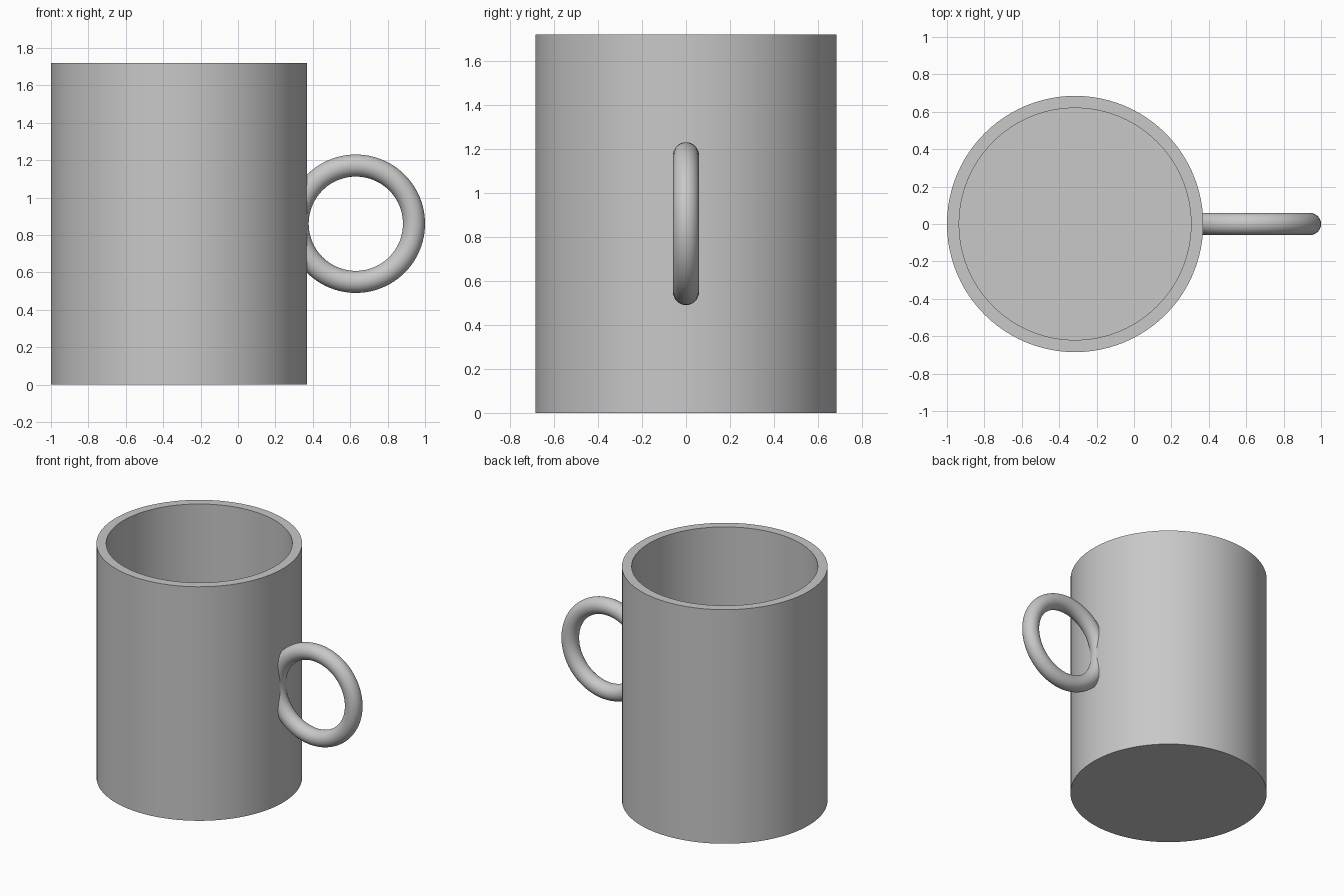
import bpy
import bmesh
from math import radians, pi, cos, sin

if "Cube" in bpy.data.objects:
    bpy.data.objects.remove(bpy.data.objects["Cube"], do_unlink=True)

AXIS_X = -0.315
OUTER, INNER = 0.685, 0.62
HEIGHT, FLOOR = 1.72, 0.07

grey = bpy.data.materials.new("plain grey")
grey.use_nodes = True
colour = (0.58, 0.58, 0.58, 1)
grey.diffuse_color = colour
grey.node_tree.nodes["Principled BSDF"].inputs["Base Color"].default_value = colour


def finish(obj):
    """Smooth the curved faces, keep the rims sharp."""
    obj.data.materials.clear()
    obj.data.materials.append(grey)
    bpy.ops.object.select_all(action="DESELECT")
    obj.select_set(True)
    bpy.context.view_layer.objects.active = obj
    bpy.ops.object.shade_smooth_by_angle(angle=radians(35))


def lathe(name, profile, steps=96):
    """Closed solid turned about z from (radius, height) points."""
    bm = bmesh.new()
    rings = [[bm.verts.new((r * cos(2 * pi * i / steps), r * sin(2 * pi * i / steps), z))
              for i in range(steps)] for r, z in profile]
    for low, high in zip(rings, rings[1:]):
        for i in range(steps):
            j = (i + 1) % steps
            bm.faces.new((low[i], low[j], high[j], high[i]))
    bm.faces.new(rings[0][::-1])
    bm.faces.new(rings[-1])
    bmesh.ops.recalc_face_normals(bm, faces=bm.faces)
    mesh = bpy.data.meshes.new(name)
    bm.to_mesh(mesh)
    bm.free()
    obj = bpy.data.objects.new(name, mesh)
    obj.location.x = AXIS_X
    bpy.context.collection.objects.link(obj)
    return obj


# Hollow mug body with a flat rim and floor
body = lathe("mug_body", [(OUTER, 0), (OUTER, HEIGHT), (INNER, HEIGHT), (INNER, FLOOR)])
finish(body)

# Ring handle
bpy.ops.mesh.primitive_torus_add(major_radius=0.311, minor_radius=0.059,
                                 major_segments=96, minor_segments=32,
                                 location=(0.63, 0, HEIGHT / 2),
                                 rotation=(pi / 2, 0, 0))
handle = bpy.context.object
handle.name = "ring_handle"

# Trim the handle so that it ends inside the mug wall
cutter = lathe("handle_trimmer", [(0.665, 0), (0.665, HEIGHT)])
cutter.hide_render = True
trim = handle.modifiers.new("Trim", "BOOLEAN")
trim.operation = "DIFFERENCE"
trim.solver = "EXACT"
trim.object = cutter
bpy.context.view_layer.objects.active = handle
bpy.ops.object.modifier_apply(modifier=trim.name)
bpy.data.objects.remove(cutter, do_unlink=True)
finish(handle)
